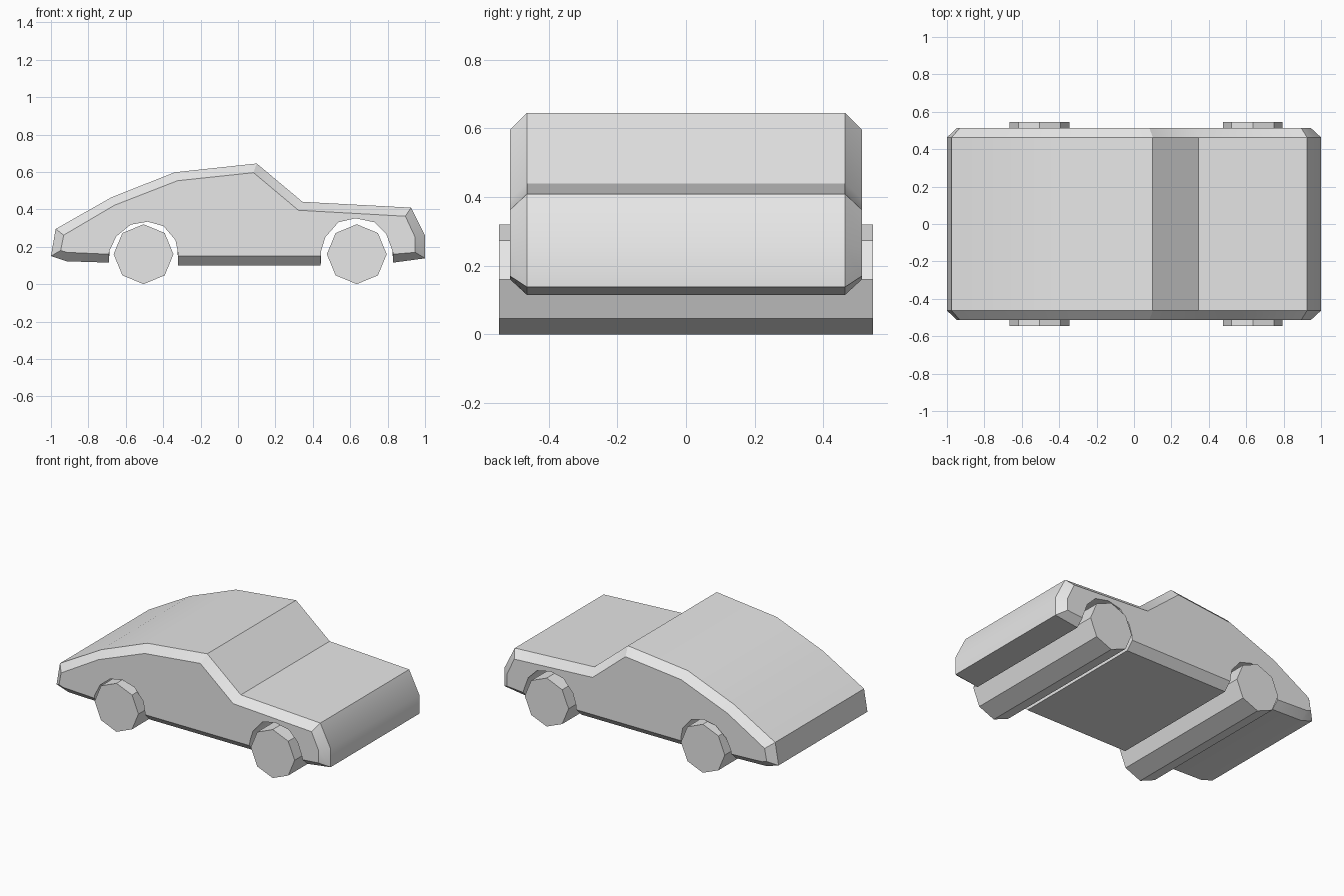
import bpy
import bmesh
import math

cube = bpy.data.objects.get("Cube")
if cube:
    bpy.data.objects.remove(cube, do_unlink=True)

grey = bpy.data.materials.new("plain grey")
grey.use_nodes = True
grey.diffuse_color = (0.8, 0.8, 0.8, 1)
grey.node_tree.nodes["Principled BSDF"].inputs["Base Color"].default_value = (0.8, 0.8, 0.8, 1)


def extrude_rings(name, rings):
    """Skin a closed solid through (y, [(x, z), ...]) outlines and cap both ends."""
    bm = bmesh.new()
    loops = [[bm.verts.new((x, y, z)) for x, z in pts] for y, pts in rings]
    for a, b in zip(loops, loops[1:]):
        for i in range(len(a)):
            j = (i + 1) % len(a)
            bm.faces.new((a[i], a[j], b[j], b[i]))
    bm.faces.new(loops[0])
    bm.faces.new(loops[-1])
    bmesh.ops.recalc_face_normals(bm, faces=bm.faces)
    mesh = bpy.data.meshes.new(name)
    bm.to_mesh(mesh)
    bm.free()
    mesh.materials.append(grey)
    obj = bpy.data.objects.new(name, mesh)
    bpy.context.collection.objects.link(obj)
    bpy.ops.object.select_all(action='DESELECT')
    obj.select_set(True)
    bpy.context.view_layer.objects.active = obj
    bpy.ops.object.shade_smooth_by_angle(angle=math.radians(30))
    return obj


# Wheel arch outlines, shared by the full section and the chamfered side
front_arch = [(0.825, 0.18), (0.793, 0.267), (0.729, 0.331), (0.628, 0.352),
              (0.537, 0.331), (0.467, 0.251), (0.445, 0.18)]
rear_arch = [(-0.323, 0.18), (-0.334, 0.235), (-0.398, 0.31), (-0.483, 0.334),
             (-0.574, 0.318), (-0.65, 0.256), (-0.687, 0.18)]

# Full body section: tail, roof, windscreen, bonnet, nose, then the underside
section = [(-1.0, 0.15), (-0.975, 0.295), (-0.675, 0.465), (-0.338, 0.598),
           (0.10, 0.645), (0.345, 0.44), (0.925, 0.409), (1.0, 0.26),
           (1.0, 0.138), (0.83, 0.115)]
section += front_arch + [(0.442, 0.10), (-0.32, 0.10)] + rear_arch
section += [(-0.69, 0.115), (-0.915, 0.122)]

# Matching outline of the flat side panel, inset by the chamfer
side = [(-0.948, 0.18), (-0.932, 0.262), (-0.66, 0.422), (-0.323, 0.553),
        (0.083, 0.596), (0.323, 0.395), (0.895, 0.363), (0.947, 0.251),
        (0.947, 0.17), (0.83, 0.16)]
side += front_arch + [(0.442, 0.15), (-0.32, 0.15)] + rear_arch
side += [(-0.69, 0.16), (-0.916, 0.17)]

extrude_rings("car_body", [(-0.512, side), (-0.463, section), (0.463, section), (0.512, side)])

# Eight-sided wheel rollers running the full width of the car
for name, cx in (("front_wheels", 0.635), ("rear_wheels", -0.505)):
    octagon = [(cx + 0.16 * math.cos(k * math.pi / 4), 0.16 + 0.16 * math.sin(k * math.pi / 4))
               for k in range(8)]
    extrude_rings(name, [(-0.545, octagon), (0.545, octagon)])
